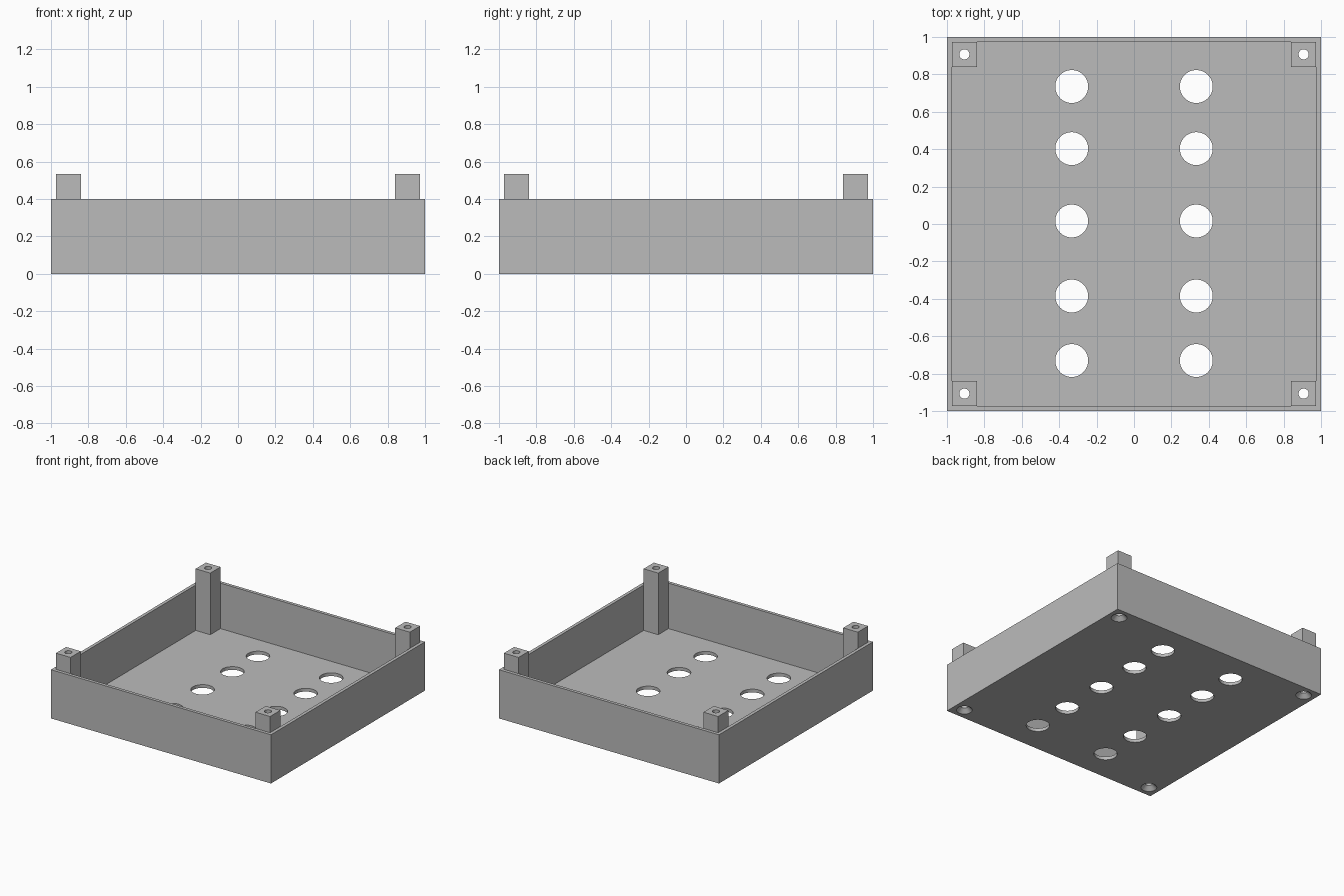
import bpy
import math

if "Cube" in bpy.data.objects:
    bpy.data.objects.remove(bpy.data.objects["Cube"], do_unlink=True)

HEIGHT, WALL, FLOOR = 0.4, 0.027, 0.0267
POST_TOP, POST_SIZE, POST_POS = 0.533, 0.133, 0.907

grey = bpy.data.materials.new("plain grey")
grey.use_nodes = True
grey.diffuse_color = (0.5, 0.5, 0.5, 1)
grey.node_tree.nodes["Principled BSDF"].inputs["Base Color"].default_value = (0.5, 0.5, 0.5, 1)


def box(name, x, y, size, z0, z1):
    bpy.ops.mesh.primitive_cube_add(size=1, location=(x, y, (z0 + z1) / 2))
    ob = bpy.context.object
    ob.name = name
    ob.scale = (size, size, z1 - z0)
    bpy.ops.object.transform_apply(location=True, rotation=False, scale=True)
    ob.data.materials.append(grey)
    return ob


def drill(x, y, r0, r1, z0, z1):
    bpy.ops.mesh.primitive_cone_add(vertices=48, radius1=r0, radius2=r1, depth=z1 - z0,
                                    location=(x, y, (z0 + z1) / 2))
    ob = bpy.context.object
    ob.name = "drill_cutter"
    ob.hide_render = True
    ob.data.materials.append(grey)
    return ob


def combine(target, other, operation):
    mod = target.modifiers.new("combine", "BOOLEAN")
    mod.operation = operation
    mod.solver = "EXACT"
    mod.object = other
    bpy.context.view_layer.objects.active = target
    bpy.ops.object.modifier_apply(modifier=mod.name)
    bpy.data.objects.remove(other, do_unlink=True)


# Open tray with thin walls
tray = box("enclosure_tray", 0, 0, 2, 0, HEIGHT)
combine(tray, box("cavity_cutter", 0, 0, 2 - 2 * WALL, FLOOR, 1), "DIFFERENCE")

# Corner posts with a screw hole and a countersink underneath
for sx in (-1, 1):
    for sy in (-1, 1):
        x, y = sx * POST_POS, sy * POST_POS
        combine(tray, box("corner_post", x, y, POST_SIZE, 0.01, POST_TOP), "UNION")
        combine(tray, drill(x, y, 0.027, 0.027, -0.1, 0.7), "DIFFERENCE")
        combine(tray, drill(x, y, 0.07, 0.02, -0.01, 0.04), "DIFFERENCE")

# Two columns of round openings in the floor
for x in (-0.333, 0.333):
    for y in (-0.73, -0.385, 0.016, 0.403, 0.735):
        combine(tray, drill(x, y, 0.088, 0.088, -0.1, 0.1), "DIFFERENCE")

bpy.ops.object.select_all(action="DESELECT")
tray.select_set(True)
bpy.context.view_layer.objects.active = tray
bpy.ops.object.shade_smooth_by_angle(angle=math.radians(25))
